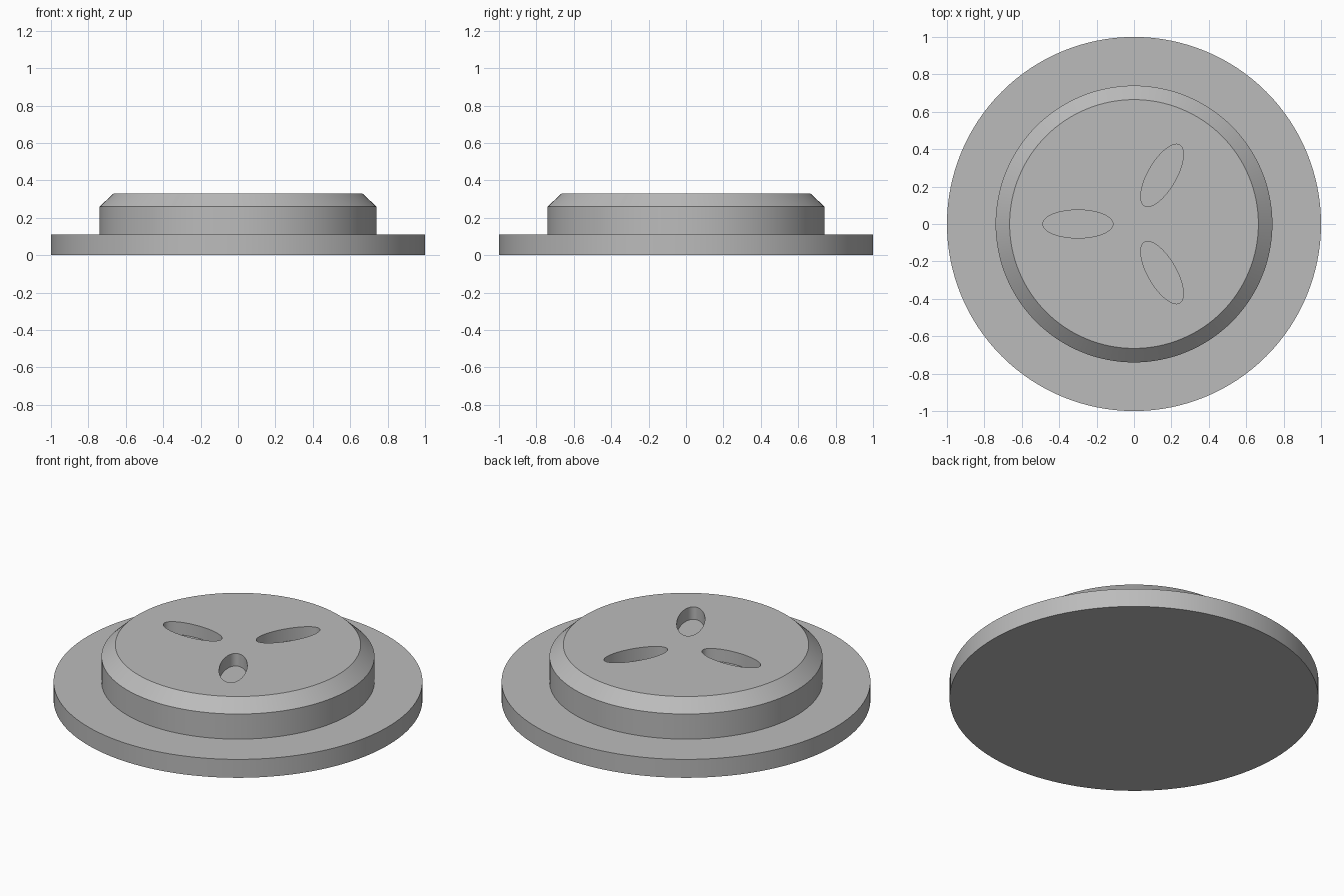
import bpy
import bmesh
from math import cos, sin, pi, radians

SEGMENTS = 128
PROFILE = [(1.0, 0.0), (1.0, 0.11), (0.74, 0.11), (0.74, 0.26), (0.665, 0.33)]
TOP = PROFILE[-1][1]
SLOT_DEPTH = 0.075

cube = bpy.data.objects.get("Cube")
if cube:
    bpy.data.objects.remove(cube, do_unlink=True)

grey = bpy.data.materials.new("plain grey")
grey.use_nodes = True
colour = (0.5, 0.5, 0.5, 1)
grey.diffuse_color = colour
grey.node_tree.nodes["Principled BSDF"].inputs["Base Color"].default_value = colour


def turned_solid(name, profile, centre=(0, 0), stretch=1.0, turn=0.0):
    """Closed solid of rings; stretch lengthens it along the turn direction."""
    bm = bmesh.new()
    rings = []
    for radius, z in profile:
        ring = []
        for i in range(SEGMENTS):
            a = 2 * pi * i / SEGMENTS
            u, v = radius * stretch * cos(a), radius * sin(a)
            ring.append(bm.verts.new((centre[0] + u * cos(turn) - v * sin(turn),
                                      centre[1] + u * sin(turn) + v * cos(turn), z)))
        rings.append(ring)
    for low, high in zip(rings, rings[1:]):
        for i in range(SEGMENTS):
            j = (i + 1) % SEGMENTS
            bm.faces.new((low[i], low[j], high[j], high[i]))
    bm.faces.new(rings[0][::-1])
    bm.faces.new(rings[-1])
    mesh = bpy.data.meshes.new(name)
    bm.to_mesh(mesh)
    bm.free()
    mesh.materials.append(grey)
    obj = bpy.data.objects.new(name, mesh)
    bpy.context.collection.objects.link(obj)
    return obj


# Flanged disc with a raised, chamfered centre
body = turned_solid("flanged_cap", PROFILE)
bpy.ops.object.select_all(action="DESELECT")
body.select_set(True)
bpy.context.view_layer.objects.active = body

# Three blind oval slots pointing at the centre
for degrees in (60, 180, 300):
    a = radians(degrees)
    cutter = turned_solid("slot_cutter", [(0.075, TOP - SLOT_DEPTH), (0.075, TOP + 0.1)],
                          (0.3 * cos(a), 0.3 * sin(a)), 2.5, a)
    cutter.hide_render = True
    cut = body.modifiers.new("slot", "BOOLEAN")
    cut.operation = "DIFFERENCE"
    cut.solver = "EXACT"
    cut.object = cutter
    bpy.ops.object.modifier_apply(modifier=cut.name)
    bpy.data.objects.remove(cutter, do_unlink=True)

bpy.ops.object.shade_smooth_by_angle(angle=radians(30))
